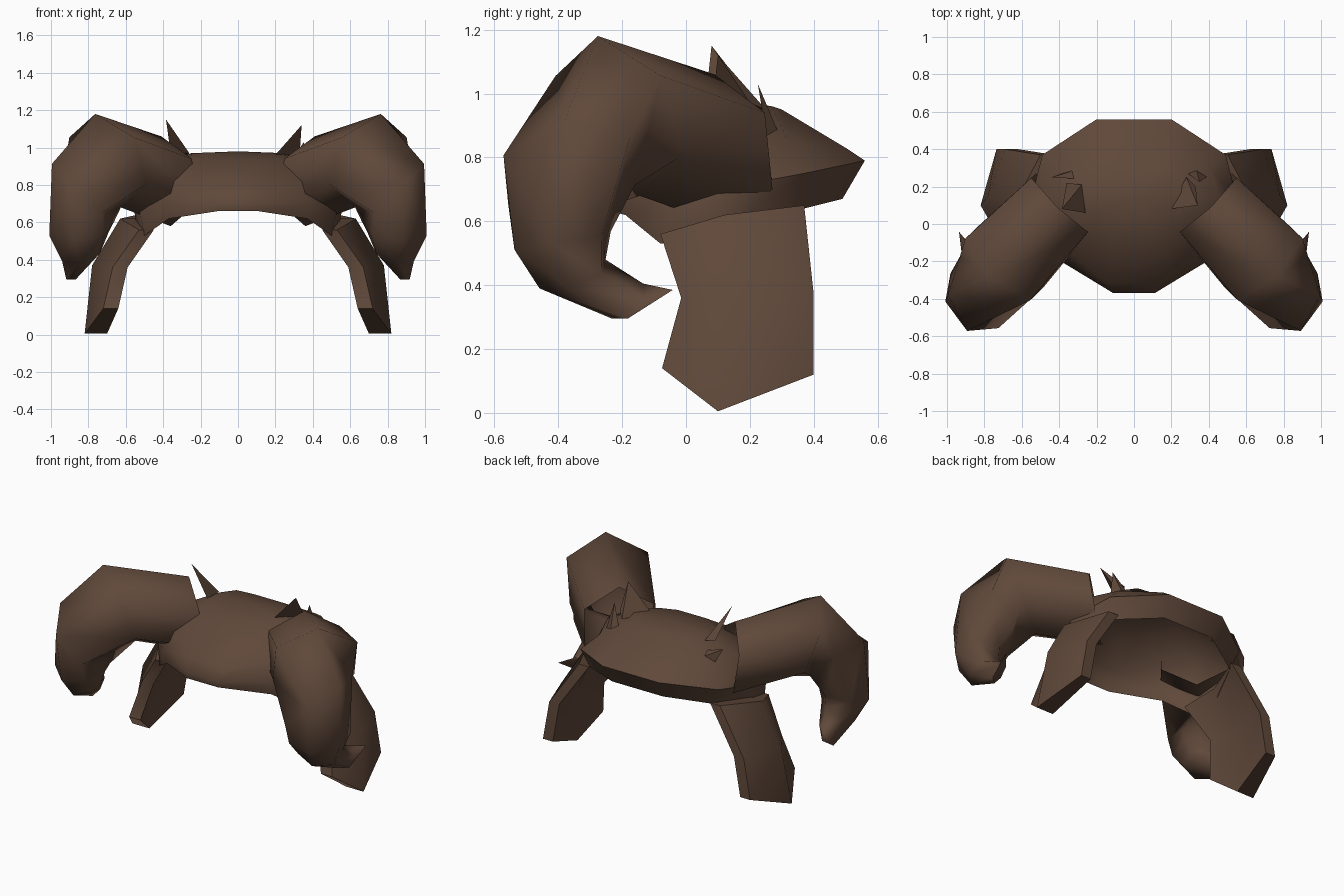
import bpy
import bmesh
import math
from mathutils import Vector

default = bpy.data.objects.get("Cube")
if default:
    bpy.data.objects.remove(default, do_unlink=True)

# One dark leather brown for everything
brown = bpy.data.materials.new("dark_brown")
brown.use_nodes = True
colour = (0.115, 0.065, 0.042, 1)
brown.diffuse_color = colour
brown.node_tree.nodes["Principled BSDF"].inputs["Base Color"].default_value = colour


def finish(name, bm, angle=45):
    bmesh.ops.recalc_face_normals(bm, faces=bm.faces)
    mesh = bpy.data.meshes.new(name)
    bm.to_mesh(mesh)
    bm.free()
    mesh.materials.append(brown)
    obj = bpy.data.objects.new(name, mesh)
    bpy.context.collection.objects.link(obj)
    bpy.ops.object.select_all(action="DESELECT")
    obj.select_set(True)
    bpy.context.view_layer.objects.active = obj
    bpy.ops.object.shade_smooth_by_angle(angle=math.radians(angle))
    return obj


def loft(bm, rings, start_cap=False, end_cap=False):
    """Skin equal closed rings; a one-point last ring closes to a tip."""
    loops = [[bm.verts.new(p) for p in ring] for ring in rings]
    for a, b in zip(loops, loops[1:]):
        n = len(a)
        for i in range(n):
            j = (i + 1) % n
            if len(b) == 1:
                bm.faces.new((a[i], a[j], b[0]))
            else:
                bm.faces.new((a[i], a[j], b[j], b[i]))
    if start_cap:
        bm.faces.new(loops[0])
    if end_cap:
        bm.faces.new(loops[-1])


def mirrored(points, side):
    return [Vector((side * x, y, z)) for x, y, z in points]


# Cap: half rings from front to back, mirrored into full rings, open below
cap_halves = [
    [(.11, -.36, .66), (.37, -.19, .62), (.50, -.08, .53),
     (.54, .10, .56), (.45, .33, .63), (.18, .49, .67)],
    [(.11, -.37, .70), (.39, -.20, .70), (.53, -.06, .68),
     (.56, .10, .70), (.49, .37, .75), (.20, .56, .79)],
    [(.14, -.32, .78), (.34, -.16, .82), (.45, -.03, .85),
     (.47, .12, .86), (.39, .32, .85), (.20, .50, .83)],
    [(.10, -.06, .94), (.20, .00, .95), (.25, .08, .96),
     (.25, .17, .97), (.20, .27, .96), (.10, .30, .95)],
]
bm = bmesh.new()
cap_rings = [mirrored(h, 1) + mirrored(h, -1)[::-1] for h in cap_halves]
loft(bm, cap_rings + [[(0, .14, .98)]])
finish("cap", bm, 50)


# Horns: six-sided sections swept along a diagonal vertical plane
# section: outer (along, height), inner (along, height), sideways, half width,
# twist in degrees, skew along the horn
horn_sections = [
    ((.22, 1.06), (.15, .58), .35, .21, 0, 0),
    ((.73, 1.18), (.54, .68), .33, .24, 0, 0),
    ((1.0, .86), (.68, .66), .31, .21, 30, .6),
    ((1.0, .52), (.74, .56), .31, .18, 30, .1),
    ((.92, .39), (.75, .48), .32, .13, 30, 0),
    ((.77, .295), (.70, .405), .47, .07, 30, 0),
]


def from_plane(along, sideways, height):
    return (.72 * (along + sideways), .69 * (sideways - along), height)


def horn_ring(outer, inner, sideways, width, twist, skew):
    outer, inner = Vector(outer), Vector(inner)
    middle, reach = (outer + inner) / 2, (outer - inner) / 2
    across = Vector((-reach.y, reach.x)).normalized()
    # keep the flat-to-flat extent equal to the given size
    grow = 1 / math.cos(math.radians(30))
    reach_scale, width_scale = (grow, 1) if twist else (1, grow)
    ring = []
    for k in range(6):
        a = math.radians(twist + 60 * k)
        shift = math.sin(a) * width * width_scale
        p = middle + reach * math.cos(a) * reach_scale + across * skew * shift
        ring.append(from_plane(p.x, sideways + shift, p.y))
    return ring


horn_rings = [horn_ring(*s) for s in horn_sections] + [[from_plane(.68, .62, .385)]]

# Cheek flaps: outer face rows from top to bottom, and the inner-face offsets
flap_rows = [
    [(.53, -.08, .56), (.63, .12, .62), (.50, .37, .65)],
    [(.67, -.015, .36), (.78, .15, .37), (.69, .40, .37)],
    [(.72, -.075, .14), (.82, .10, .005), (.735, .40, .12)],
]
flap_rings = []
for row in flap_rows:
    inside = [(x - thick, y, z) for (x, y, z), thick in zip(row, (.08, .12, .07))]
    flap_rings.append(row + inside[::-1])

for side, label in ((1, "left"), (-1, "right")):
    bm = bmesh.new()
    loft(bm, [mirrored(r, side) for r in horn_rings])
    finish(label + "_horn", bm, 75)
    bm = bmesh.new()
    loft(bm, [mirrored(r, side) for r in flap_rings], True, True)
    finish(label + "_cheek_flap", bm, 60)

# Ragged leather spikes where the horns meet the cap: three base points and a tip
spikes = {
    "left_upper_spike": [(.19, .08, .95), (.28, .25, .95), (.33, .20, .97), (.34, .10, 1.12)],
    "right_upper_spike": [(-.26, .06, .97), (-.28, .21, .95), (-.36, .22, .97), (-.385, .08, 1.15)],
    "left_rear_spike": [(.26, .29, .86), (.33, .305, .84), (.40, .26, .82), (.35, .225, 1.03)],
    "right_rear_spike": [(-.29, .24, .90), (-.31, .29, .88), (-.36, .28, .80), (-.44, .25, .95)],
}
for name, points in spikes.items():
    bm = bmesh.new()
    loft(bm, [points[:3], points[3:]], start_cap=True)
    finish(name, bm, 20)
